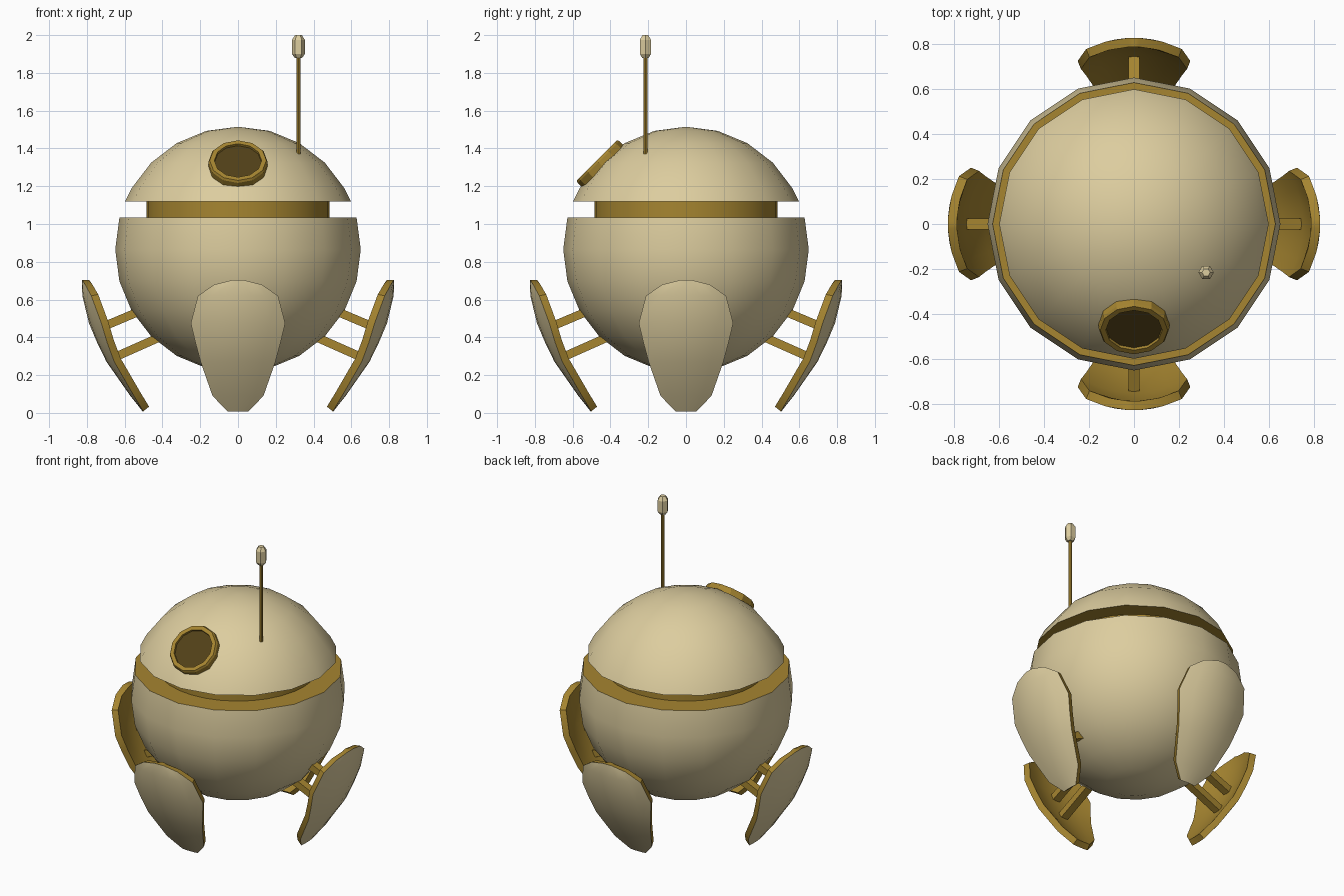
import bpy, bmesh, math
from mathutils import Matrix, Vector

if "Cube" in bpy.data.objects:
    bpy.data.objects.remove(bpy.data.objects["Cube"])

R, CZ = 0.65, 0.865          # sphere radius and centre height
SEAM_LOW, SEAM_HIGH = 1.033, 1.12


def material(name, rgb):
    m = bpy.data.materials.new(name)
    m.diffuse_color = (*rgb, 1)
    m.use_nodes = True
    m.node_tree.nodes["Principled BSDF"].inputs["Base Color"].default_value = m.diffuse_color
    return m


CREAM = material("cream", (0.72, 0.61, 0.345))
GOLD = material("gold", (0.38, 0.235, 0.03))
DARK = material("dark brown", (0.085, 0.052, 0.009))


def finish(name, bm, mats, smooth=True):
    bmesh.ops.remove_doubles(bm, verts=bm.verts, dist=1e-5)
    mesh = bpy.data.meshes.new(name)
    bm.to_mesh(mesh)
    bm.free()
    ob = bpy.data.objects.new(name, mesh)
    bpy.context.collection.objects.link(ob)
    for m in mats:
        mesh.materials.append(m)
    if smooth:
        smooth_shade(ob)
    return ob


def smooth_shade(ob):
    bpy.ops.object.select_all(action='DESELECT')
    ob.select_set(True)
    bpy.context.view_layer.objects.active = ob
    bpy.ops.object.shade_smooth_by_angle(angle=math.radians(35))


def lathe(name, profile, segs, mats, matrix=None, closed=False, smooth=True, flat_mat=0):
    """Spin (radius, z) points round z; flat caps get material flat_mat."""
    bm = bmesh.new()
    rings = []
    for r, z in profile:
        if r < 1e-6:
            rings.append([bm.verts.new((0, 0, z))] * segs)
        else:
            rings.append([bm.verts.new((r * math.cos(2 * math.pi * i / segs),
                                        r * math.sin(2 * math.pi * i / segs), z))
                          for i in range(segs)])
    pairs = list(zip(rings, rings[1:]))
    if closed:
        pairs.append((rings[-1], rings[0]))
    for a, b in pairs:
        for i in range(segs):
            j = (i + 1) % segs
            quad = list(dict.fromkeys((a[i], a[j], b[j], b[i])))
            bm.faces.new(quad)
    bmesh.ops.recalc_face_normals(bm, faces=bm.faces)
    for f in bm.faces:
        if abs(f.normal.z) > 0.999:
            f.material_index = flat_mat
    if matrix:
        bm.transform(matrix)
    return finish(name, bm, mats, smooth)


def arc(degrees):
    return [(R * math.cos(math.radians(d)), CZ + R * math.sin(math.radians(d))) for d in degrees]


# Lower shell, upper dome and the band between them
lower = [(0, CZ - R)] + arc(range(-75, 16, 15)) + [(0, SEAM_LOW)]
lathe("lower_shell", lower, 16, [CREAM, GOLD], flat_mat=1)
rim = math.sqrt(R * R - (SEAM_HIGH - CZ) ** 2)
dome = [(0, SEAM_HIGH), (rim, SEAM_HIGH)] + arc(range(30, 76, 15)) + [(0, CZ + R)]
lathe("upper_dome", dome, 16, [CREAM, GOLD], flat_mat=1)
lathe("neck_band", [(0.485, SEAM_LOW - 0.02), (0.485, SEAM_HIGH + 0.02)], 32, [GOLD])

# Porthole: ring and dark pane, tilted 45 degrees up at the front
tilt = Matrix.Translation((0, 0, CZ)) @ Matrix.Rotation(math.radians(45), 4, 'X')
lathe("porthole_ring", [(0.157, 0.60), (0.157, 0.655), (0.150, 0.667), (0.125, 0.667), (0.120, 0.60)],
      12, [GOLD], tilt, closed=True, smooth=False)
lathe("porthole_pane", [(0, 0.653), (0.13, 0.653)], 12, [DARK], tilt, smooth=False)

# Antenna
at = Matrix.Translation((0.32, -0.215, 0))
lathe("antenna_rod", [(0, 1.37), (0.011, 1.37), (0.011, 1.89), (0, 1.89)], 8, [GOLD], at)
lathe("antenna_tip", [(0, 1.88), (0.02, 1.88), (0.034, 1.90), (0.034, 1.975), (0.018, 2.0), (0, 2.0)],
      6, [CREAM], at, smooth=False)

# Leg petals: rows of (height, distance from axis, half width)
ROWS = [(0.008, 0.505, 0.055), (0.09, 0.57, 0.135), (0.27, 0.696, 0.198), (0.37, 0.745, 0.225),
        (0.475, 0.789, 0.25), (0.62, 0.824, 0.212), (0.68, 0.826, 0.125), (0.703, 0.826, 0.03)]
COLS = 6


def petal(name, turn):
    bm = bmesh.new()
    grid = []
    for z, r, w in ROWS:
        us = [w * (2 * i / COLS - 1) for i in range(COLS + 1)]
        grid.append([bm.verts.new((u, -(r - 1.05 * u * u), z)) for u in us])
    for a, b in zip(grid, grid[1:]):
        for i in range(COLS):
            bm.faces.new((a[i], a[i + 1], b[i + 1], b[i]))
    bm.transform(turn)
    ob = finish(name, bm, [CREAM, GOLD], smooth=False)
    # Thicken inward: cream outside, gold inside and on the rim
    mod = ob.modifiers.new("thickness", 'SOLIDIFY')
    mod.thickness = 0.04
    mod.offset = -1
    mod.material_offset = 1
    mod.material_offset_rim = 1
    bpy.ops.object.select_all(action='DESELECT')
    ob.select_set(True)
    bpy.context.view_layer.objects.active = ob
    bpy.ops.object.convert(target='MESH')
    smooth_shade(ob)


def strut(name, start, end, turn):
    """Square bar between two (distance, height) points."""
    a, b = Vector((0, -start[0], start[1])), Vector((0, -end[0], end[1]))
    bm = bmesh.new()
    bmesh.ops.create_cube(bm, size=1)
    bm.transform(Matrix.Diagonal((0.05, 0.045, (b - a).length, 1)))
    angle = math.atan2(-(b - a).y, (b - a).z)
    bm.transform(turn @ Matrix.Translation((a + b) / 2) @ Matrix.Rotation(angle, 4, 'X'))
    finish(name, bm, [GOLD], smooth=False)


for k, side in enumerate(("front", "right", "back", "left")):
    turn = Matrix.Rotation(k * math.pi / 2, 4, 'Z')
    petal(side + "_leg_petal", turn)
    strut(side + "_upper_strut", (0.45, 0.568), (0.765, 0.435), turn)
    strut(side + "_lower_strut", (0.36, 0.425), (0.675, 0.285), turn)
